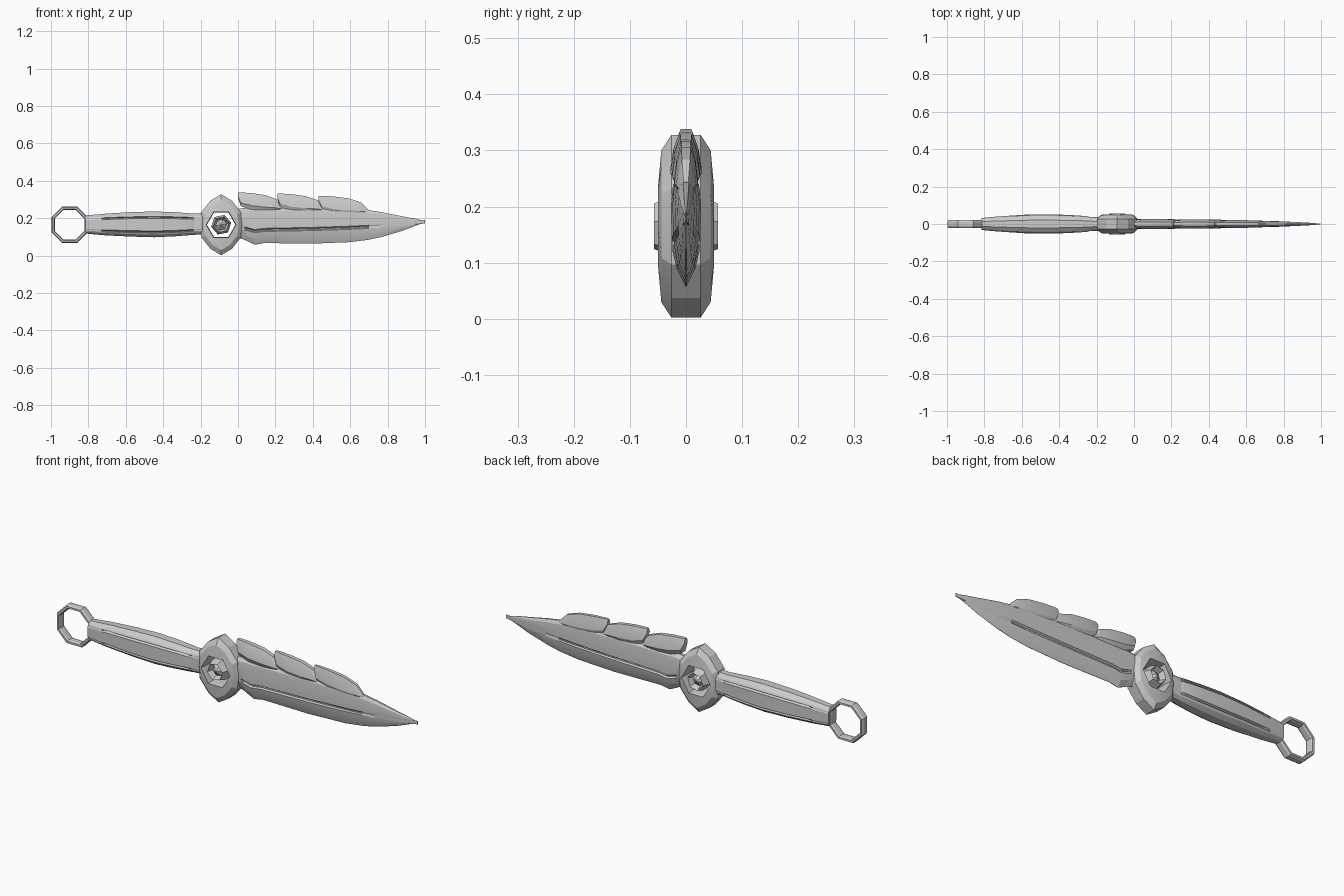
import bpy, bmesh, math

cube = bpy.data.objects.get("Cube")
if cube:
    bpy.data.objects.remove(cube)

steel = bpy.data.materials.new("light_grey_steel")
steel.use_nodes = True
GREY = (0.6, 0.6, 0.6, 1)
steel.diffuse_color = GREY
steel.node_tree.nodes["Principled BSDF"].inputs["Base Color"].default_value = GREY


def loft(name, rings, closed=False):
    """Skin a list of equal point loops; cap the ends unless they join up."""
    bm = bmesh.new()
    loops = [[bm.verts.new(p) for p in ring] for ring in rings]
    n = len(loops[0])
    pairs = list(zip(loops, loops[1:]))
    if closed:
        pairs.append((loops[-1], loops[0]))
    for a, b in pairs:
        for i in range(n):
            j = (i + 1) % n
            bm.faces.new((a[i], a[j], b[j], b[i]))
    if not closed:
        bm.faces.new(loops[0])
        bm.faces.new(loops[-1])
    bmesh.ops.remove_doubles(bm, verts=bm.verts, dist=0.0002)
    bmesh.ops.recalc_face_normals(bm, faces=bm.faces)
    mesh = bpy.data.meshes.new(name)
    bm.to_mesh(mesh)
    bm.free()
    mesh.materials.append(steel)
    obj = bpy.data.objects.new(name, mesh)
    bpy.context.collection.objects.link(obj)
    bpy.ops.object.select_all(action='DESELECT')
    obj.select_set(True)
    bpy.context.view_layer.objects.active = obj
    bpy.ops.object.shade_smooth_by_angle(angle=math.radians(15))
    return obj


def mirror_section(x, half):
    """Full cross-section at x from its (y, z) half, listed top to bottom."""
    return [(x, y, z) for y, z in half] + [(x, -y, z) for y, z in reversed(half)]


def polygon(cx, cz, r, y, sides, turn=0.0, per_side=1):
    """Regular polygon facing the front, with extra points along its sides."""
    corner = [(math.cos(turn + k * math.tau / sides), math.sin(turn + k * math.tau / sides))
              for k in range(sides)]
    pts = []
    for k in range(sides):
        a, b = corner[k], corner[(k + 1) % sides]
        for s in range(per_side):
            f = s / per_side
            pts.append((cx + r * (a[0] + (b[0] - a[0]) * f), y,
                        cz + r * (a[1] + (b[1] - a[1]) * f)))
    return pts


# Pommel ring: chamfered octagon
ring_profile = [(0.106, -0.012), (0.106, 0.012), (0.1, 0.022),
                (0.09, 0.022), (0.086, 0.012), (0.086, -0.012),
                (0.09, -0.022), (0.1, -0.022)]
loft("pommel_ring", [polygon(-0.9, 0.165, r, y, 8, math.pi / 8) for r, y in ring_profile], True)


# Handle: swelling grip with two grooves on each side
def grip_section(x, bottom, top, t, groove):
    h = top - bottom
    upper, lower = top - 0.22 * h, bottom + 0.2 * h
    half = [(0.4 * t, top), (0.82 * t, top - 0.12 * h),
            (0.93 * t, upper + 0.004), (0.93 * t - groove, upper), (t, upper - 0.006),
            (t, lower + 0.006), (0.93 * t - groove, lower), (0.93 * t, lower - 0.004),
            (0.82 * t, bottom + 0.1 * h), (0.4 * t, bottom)]
    return mirror_section(x, half)


grip = [(-0.815, 0.118, 0.215, 0.032, 0), (-0.73, 0.11, 0.222, 0.04, 0),
        (-0.7, 0.108, 0.225, 0.042, 0.008), (-0.58, 0.102, 0.232, 0.05, 0.012),
        (-0.45, 0.098, 0.236, 0.052, 0.012), (-0.34, 0.103, 0.232, 0.048, 0.012),
        (-0.25, 0.11, 0.226, 0.042, 0.006), (-0.235, 0.111, 0.225, 0.037, 0),
        (-0.18, 0.115, 0.228, 0.036, 0)]
loft("handle", [grip_section(*s) for s in grip])

# Guard: bevelled plate with a hexagonal opening
CX, CZ = -0.09, 0.165
quarter = [(0.112, 0), (0.105, 0.068), (0.058, 0.128), (0.012, 0.162)]
upper_half = quarter[:3] + [(0, 0.163)] + [(-x, z) for x, z in quarter[2:0:-1]]
outline = upper_half + [(-x, -z) for x, z in upper_half]


def guard_outline(scale, y):
    return [(CX + x * scale, y, CZ + z * scale) for x, z in outline]


def hexagon(r, y):
    return polygon(CX, CZ, r, y, 6, 0, 2)


loft("guard", [guard_outline(1, -0.026), guard_outline(0.83, -0.044), hexagon(0.08, -0.05),
               hexagon(0.076, -0.03), hexagon(0.076, 0.03), hexagon(0.08, 0.05),
               guard_outline(0.83, 0.044), guard_outline(1, 0.026)], True)

# Gem: faceted hexagonal stone with a small point set in each face
gem_profile = [(0.0, -0.05), (0.03, -0.03), (0.043, -0.057), (0.055, -0.02),
               (0.055, 0.02), (0.043, 0.057), (0.03, 0.03), (0.0, 0.05)]
gem_rings = [polygon(CX, CZ, max(r, 0.002), y, 6, 0.2) for r, y in gem_profile]
loft("guard_gem", gem_rings)


# Blade: ridged section with a tapering groove near the cutting edge
def blade_section(x, bottom, top, t, groove):
    h = top - bottom
    g = bottom + (0.35 + 0.12 * x) * h
    half = [(0.3 * t, top), (0.85 * t, top - 0.1 * h), (t, top - 0.28 * h),
            (0.95 * t, g + 0.009), (0.9 * t - groove, g + 0.003),
            (0.9 * t - groove, g - 0.003), (0.9 * t, g - 0.008),
            (0.6 * t, bottom + 0.15 * h), (0.04 * t, bottom)]
    return mirror_section(x, half)


blade = [(0.0, 0.095, 0.25, 0.027, 0), (0.035, 0.085, 0.255, 0.027, 0),
         (0.05, 0.077, 0.257, 0.027, 0.009), (0.09, 0.058, 0.258, 0.027, 0.009),
         (0.14, 0.067, 0.258, 0.026, 0.009), (0.4, 0.064, 0.26, 0.024, 0.008),
         (0.6, 0.072, 0.253, 0.02, 0.006), (0.7, 0.085, 0.243, 0.017, 0.004),
         (0.77, 0.1, 0.232, 0.015, 0), (0.88, 0.133, 0.21, 0.01, 0),
         (0.95, 0.16, 0.197, 0.006, 0), (1.0, 0.178, 0.184, 0.001, 0)]
loft("blade", [blade_section(*s) for s in blade])


# Feather crests: three overlapping plumes along the spine
def feather_section(x, bottom, top, t):
    h = top - bottom
    return mirror_section(x, [(0.4 * t, top), (0.8 * t, top - 0.35 * h),
                              (t, bottom + 0.25 * h), (0.6 * t, bottom)])


# Along the length: position, lower edge, upper edge, thickness
plume = [(0, 0.31, 0.338, 0.5), (0.06, 0.265, 0.338, 0.85), (0.3, 0.245, 0.334, 1),
         (0.6, 0.238, 0.324, 1), (0.85, 0.24, 0.302, 0.85), (1, 0.245, 0.262, 0.5)]
for name, start, length, drop, thick in (("rear_feather", 0.0, 0.24, 0, 0.028),
                                         ("middle_feather", 0.21, 0.255, 0.006, 0.025),
                                         ("front_feather", 0.43, 0.27, 0.018, 0.021)):
    loft(name, [feather_section(start + f * length, lo - drop, hi - drop, t * thick)
                for f, lo, hi, t in plume])
